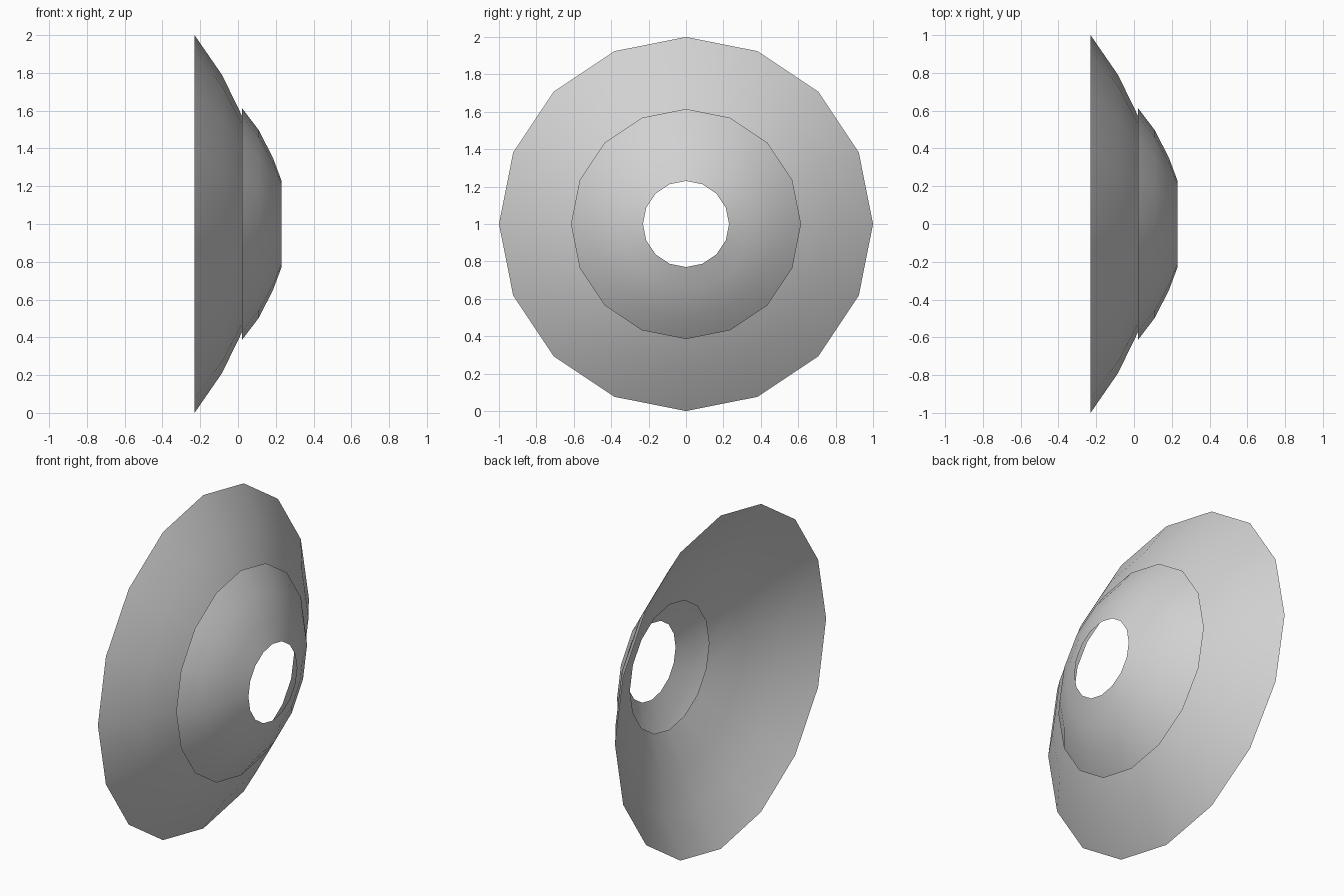
import bpy
import bmesh
from math import cos, sin, tau

cube = bpy.data.objects.get("Cube")
if cube:
    bpy.data.objects.remove(cube, do_unlink=True)

SIDES = 16
CENTRE_Z = 1.0

grey = bpy.data.materials.new("light_grey")
grey.use_nodes = True
colour = (0.64, 0.64, 0.64, 1.0)
grey.diffuse_color = colour
grey.node_tree.nodes["Principled BSDF"].inputs["Base Color"].default_value = colour


def revolve(name, profile):
    """Open shell turned around the x axis from (x, radius) points."""
    bm = bmesh.new()
    rings = []
    for x, r in profile:
        rings.append([bm.verts.new((x, r * cos(tau * i / SIDES),
                                    CENTRE_Z + r * sin(tau * i / SIDES)))
                      for i in range(SIDES)])
    for outer, inner in zip(rings, rings[1:]):
        for i in range(SIDES):
            j = (i + 1) % SIDES
            face = bm.faces.new((outer[i], outer[j], inner[j], inner[i]))
            face.smooth = True
    mesh = bpy.data.meshes.new(name)
    bm.to_mesh(mesh)
    bm.free()
    mesh.materials.append(grey)
    obj = bpy.data.objects.new(name, mesh)
    bpy.context.collection.objects.link(obj)
    return obj


# Wide rear shell, running on underneath the front one
revolve("outer_dish", [(-0.23, 1.0), (-0.085, 0.79), (0.02, 0.575), (0.11, 0.375)])

# Smaller front shell with the central opening
revolve("inner_dish", [(0.02, 0.615), (0.11, 0.497), (0.185, 0.35), (0.23, 0.23)])
